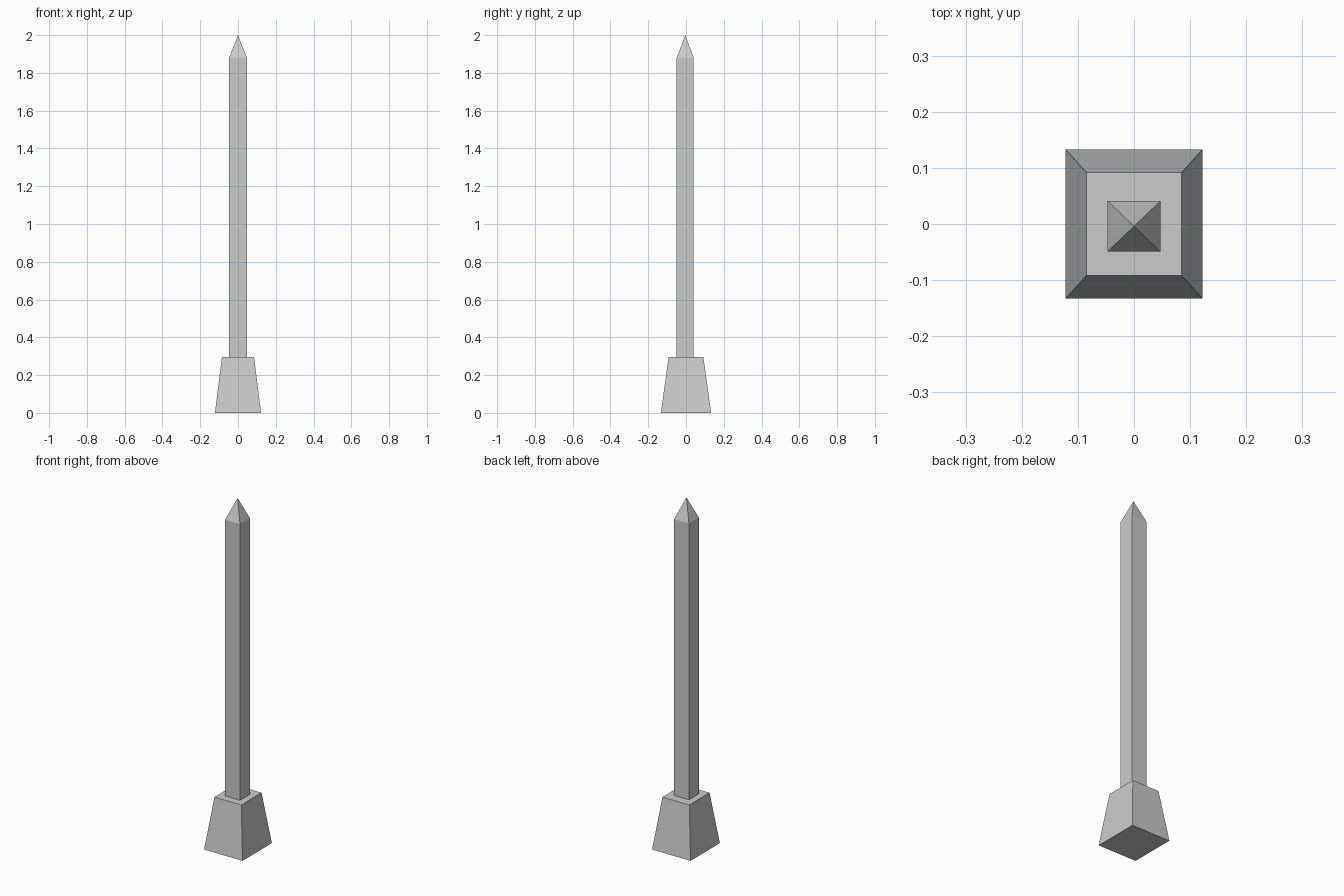
import bpy
import bmesh

if "Cube" in bpy.data.objects:
    bpy.data.objects.remove(bpy.data.objects["Cube"])


def loft(name, sections, apex=None):
    """Skin rectangular sections (cx, cy, half_x, half_y, z), optionally ending in a point."""
    bm = bmesh.new()
    rings = []
    for cx, cy, hx, hy, z in sections:
        rings.append([bm.verts.new((cx + sx * hx, cy + sy * hy, z))
                      for sx, sy in ((-1, -1), (1, -1), (1, 1), (-1, 1))])
    bm.faces.new(rings[0][::-1])
    for lower, upper in zip(rings, rings[1:]):
        for i in range(4):
            j = (i + 1) % 4
            bm.faces.new((lower[i], lower[j], upper[j], upper[i]))
    if apex:
        tip = bm.verts.new(apex)
        for i in range(4):
            bm.faces.new((rings[-1][i], rings[-1][(i + 1) % 4], tip))
    else:
        bm.faces.new(rings[-1])
    bmesh.ops.recalc_face_normals(bm, faces=bm.faces)
    mesh = bpy.data.meshes.new(name)
    bm.to_mesh(mesh)
    bm.free()
    obj = bpy.data.objects.new(name, mesh)
    bpy.context.collection.objects.link(obj)
    return obj


# Tapered foot block
loft("base_block", [(0, 0, 0.122, 0.133, 0), (0, 0, 0.085, 0.092, 0.295)])

# Square post with a pyramid point, seated slightly in the block
SHAFT_Y = -0.004
loft("pointed_post",
     [(0, SHAFT_Y, 0.047, 0.045, 0.29), (0, SHAFT_Y, 0.047, 0.045, 1.88)],
     apex=(0, SHAFT_Y, 2.0))
